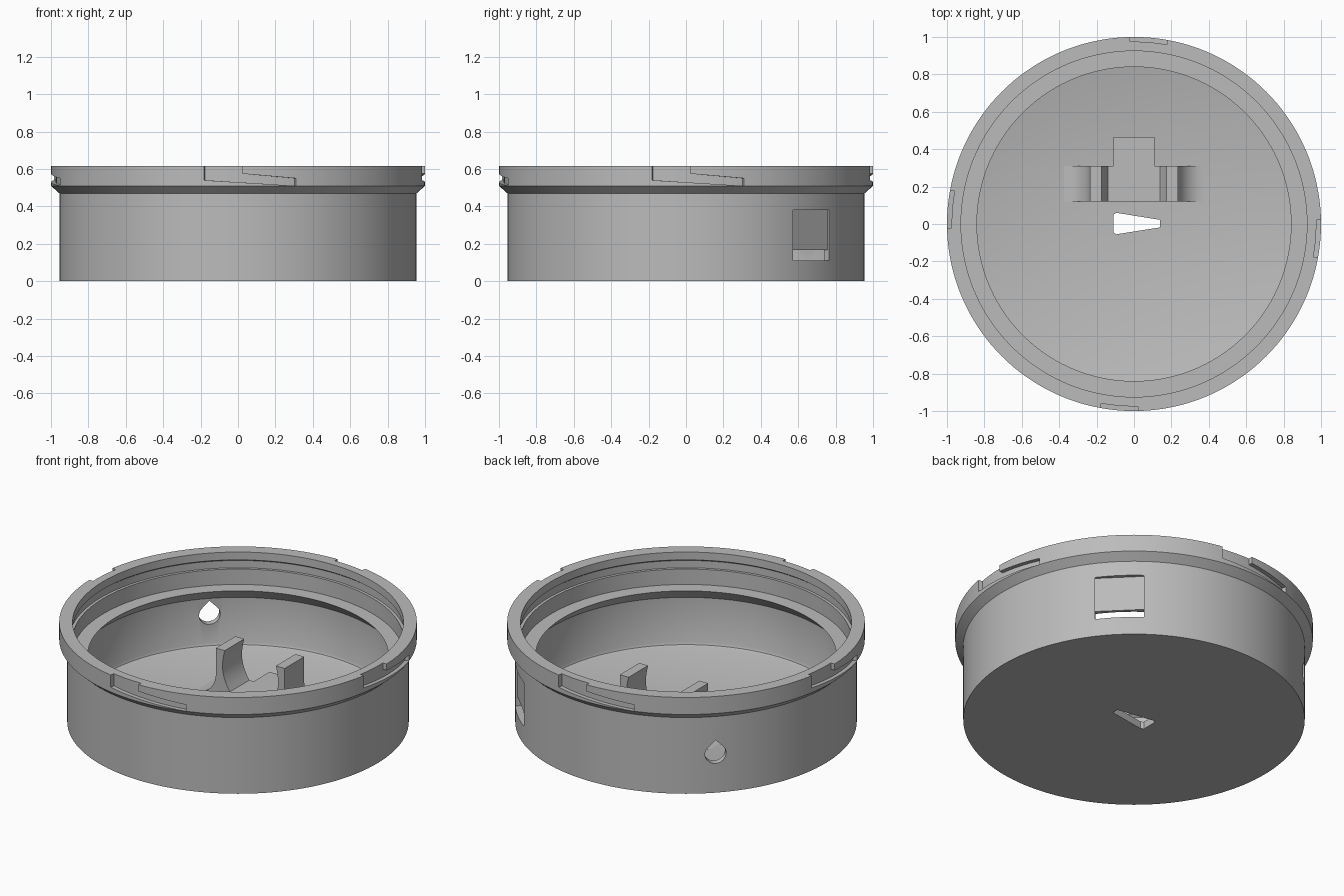
import bpy, bmesh, math
from mathutils import Matrix, Vector

if "Cube" in bpy.data.objects:
    bpy.data.objects.remove(bpy.data.objects["Cube"])

grey = bpy.data.materials.new("plain grey")
grey.use_nodes = True
grey.diffuse_color = (0.5, 0.5, 0.5, 1)
grey.node_tree.nodes["Principled BSDF"].inputs["Base Color"].default_value = (0.5, 0.5, 0.5, 1)

UP = Vector((0, 0, 1))


def finish(bm, name):
    bmesh.ops.recalc_face_normals(bm, faces=bm.faces)
    mesh = bpy.data.meshes.new(name)
    bm.to_mesh(mesh)
    bm.free()
    mesh.materials.append(grey)
    obj = bpy.data.objects.new(name, mesh)
    bpy.context.collection.objects.link(obj)
    return obj


def activate(obj):
    bpy.ops.object.select_all(action="DESELECT")
    obj.select_set(True)
    bpy.context.view_layer.objects.active = obj


def smooth(obj):
    activate(obj)
    bpy.ops.object.shade_smooth_by_angle(angle=math.radians(25))


def lathe(name, profile, steps):
    bm = bmesh.new()
    verts = [bm.verts.new((r, 0, z)) for r, z in profile]
    edges = [bm.edges.new(pair) for pair in zip(verts, verts[1:])]
    bmesh.ops.spin(bm, geom=verts + edges, cent=(0, 0, 0), axis=UP,
                   angle=math.tau, steps=steps, use_duplicate=False)
    bmesh.ops.remove_doubles(bm, verts=bm.verts, dist=1e-4)
    return finish(bm, name)


def prism(name, outline, origin, u, v, depth):
    """Outline in the u, v plane, extruded along u x v."""
    origin, u, v = Vector(origin), Vector(u), Vector(v)
    bm = bmesh.new()
    face = bm.faces.new([bm.verts.new(origin + u * a + v * b) for a, b in outline])
    new = bmesh.ops.extrude_face_region(bm, geom=[face])["geom"]
    bmesh.ops.translate(bm, vec=u.cross(v) * depth,
                        verts=[g for g in new if isinstance(g, bmesh.types.BMVert)])
    return finish(bm, name)


def lock_groove(turn):
    """Open entry at the top, then a gently falling channel round the rim."""
    start, gate, end = -10.4, 1.2, 18.1
    angles = [start + (gate - start) * i / 5 for i in range(6)]
    split = len(angles)
    angles += [gate + 0.03 + (end - gate - 0.03) * i / 7 for i in range(8)]
    bm = bmesh.new()
    columns = []
    for i, angle in enumerate(angles):
        low = 0.54 - 0.03 * (angle - start) / (end - start)
        high = 0.7 if i < split else 0.575 - 0.025 * (angle - gate) / (end - gate)
        a = math.radians(angle + turn)
        ring = [(0.975, low), (1.1, low), (1.1, high), (0.975, high)]
        columns.append([bm.verts.new((r * math.cos(a), r * math.sin(a), z)) for r, z in ring])
    for p, q in zip(columns, columns[1:]):
        for k in range(4):
            bm.faces.new((p[k], p[k - 1], q[k - 1], q[k]))
    bm.faces.new(columns[0])
    bm.faces.new(columns[-1])
    return finish(bm, "groove_cutter")


def cut(target, cutter):
    cutter.hide_render = True
    activate(target)
    mod = target.modifiers.new("cut", "BOOLEAN")
    mod.operation = "DIFFERENCE"
    mod.solver = "EXACT"
    mod.object = cutter
    bpy.ops.object.modifier_apply(modifier=mod.name)
    bpy.data.objects.remove(cutter)


# Round shell with flared rim, snap groove and inner lip
housing = lathe("housing", [
    (0, 0), (0.955, 0), (0.955, 0.47), (1, 0.51), (1, 0.615),
    (0.925, 0.615), (0.925, 0.567), (0.942, 0.555), (0.942, 0.51), (0.925, 0.51),
    (0.925, 0.415), (0.84, 0.415), (0.915, 0.34),
    (0.915, 0.065), (0.909, 0.051), (0.895, 0.045), (0, 0.045)], 144)

# Four locking grooves round the rim
for turn in range(0, 360, 90):
    cut(housing, lock_groove(turn))

# Recessed window with an open slot along its bottom
radial = Vector((1, 1, 0)).normalized()
tangent = UP.cross(radial)
cut(housing, prism("window_cutter", [
    (0.85, 0.11), (1.1, 0.11), (1.1, 0.38), (0.933, 0.38), (0.933, 0.167), (0.85, 0.167)],
    tangent * 0.1375, radial, UP, 0.275))

# Teardrop cable hole
radial = Vector((-1, 1, 0)).normalized()
radius = 0.06
drop = [(radius * math.cos(a), radius * math.sin(a))
        for a in (math.radians(135 + 270 * i / 24) for i in range(25))]
drop.append((0, radius * math.sqrt(2)))
cut(housing, prism("cable_hole_cutter", drop, radial * 0.8 + UP * 0.24,
                   UP.cross(radial), UP, 0.3))

# Tapered slot through the floor
cut(housing, prism("floor_slot_cutter", [
    (-0.11, -0.045), (-0.095, -0.055), (0.14, -0.018), (0.14, 0.022),
    (-0.095, 0.06), (-0.11, 0.05)], (0, 0, -0.1), (1, 0, 0), (0, 1, 0), 0.3))
smooth(housing)

# Spring clip: two flared posts joined by a low platform
foot = [(0.375 - 0.14 * math.sin(a), 0.185 - 0.14 * math.cos(a))
        for a in (math.radians(90 * i / 10) for i in range(11))]
grip = [(0.175 + 0.018 * math.sin(math.pi * t) - 0.035 * t ** 3, 0.345 - 0.245 * t)
        for t in (i / 10 for i in range(11))]
half = [(0.375, 0.03)] + foot + [(0.235, 0.345)] + grip
clip = prism("holder_clip", half + [(-x, z) for x, z in reversed(half)],
             (0, 0.31, 0), (1, 0, 0), UP, 0.19)
smooth(clip)

# Platform extension behind the clip
prism("holder_platform", [(-0.11, 0.31), (0.11, 0.31), (0.11, 0.465), (-0.11, 0.465)],
      (0, 0, 0.03), (1, 0, 0), (0, 1, 0), 0.07)
